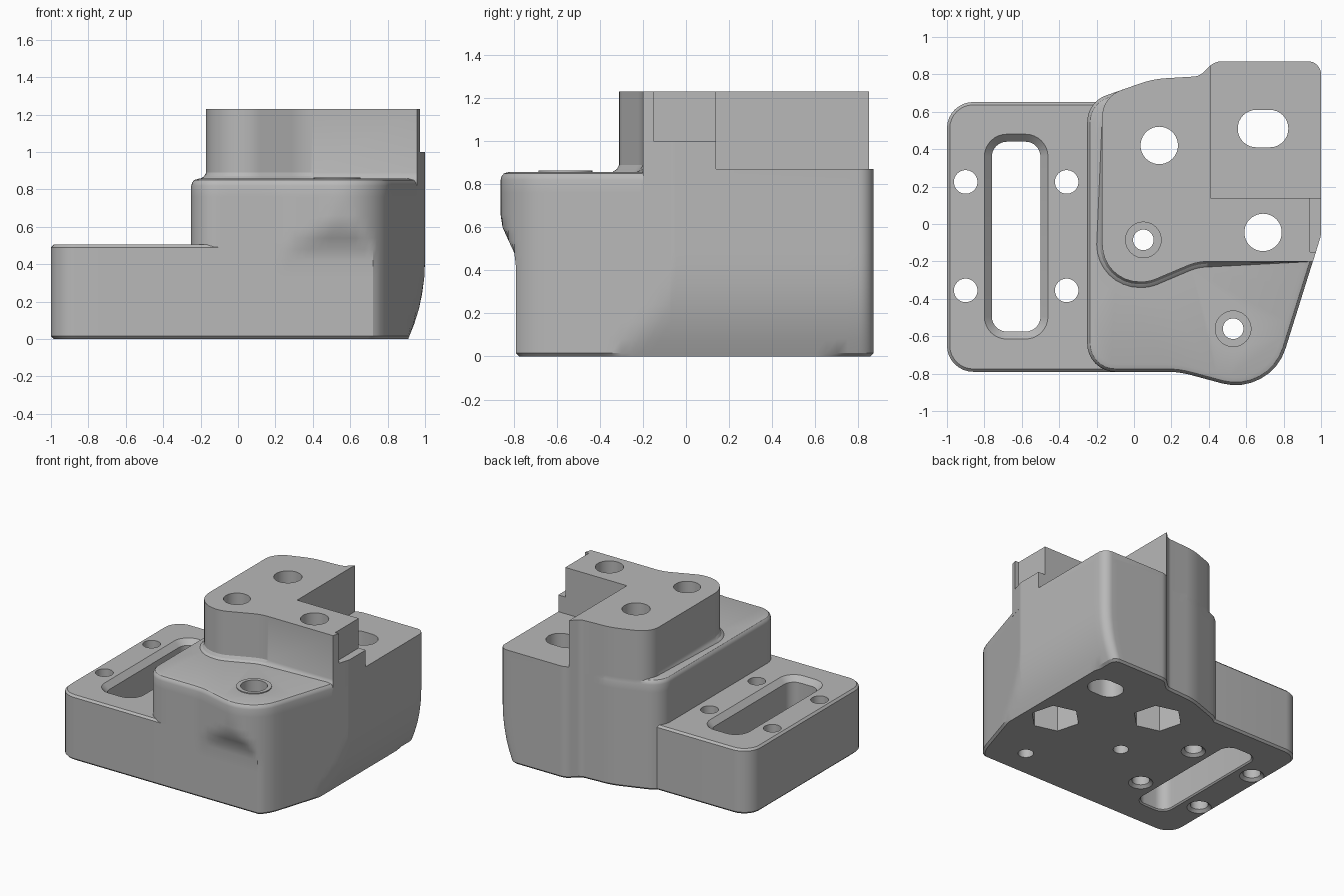
import bpy, bmesh, math
from mathutils import Vector

if "Cube" in bpy.data.objects:
    bpy.data.objects.remove(bpy.data.objects["Cube"])

grey = bpy.data.materials.new("plain grey")
grey.use_nodes = True
grey.diffuse_color = (0.48, 0.48, 0.48, 1)
grey.node_tree.nodes["Principled BSDF"].inputs["Base Color"].default_value = (0.48, 0.48, 0.48, 1)


def rounded(corners, steps=8):
    """Outline from (x, y, radius) corners, each filleted with an arc."""
    out = []
    for i, (x, y, r) in enumerate(corners):
        p = Vector((x, y))
        if r == 0:
            out.append(p)
            continue
        a = (Vector(corners[i - 1][:2]) - p).normalized()
        b = (Vector(corners[(i + 1) % len(corners)][:2]) - p).normalized()
        half = a.angle(b) / 2
        centre = p + (a + b).normalized() * (r / math.sin(half))
        start = p + a * (r / math.tan(half)) - centre
        end = p + b * (r / math.tan(half)) - centre
        turn = math.atan2(start.cross(end), start.dot(end))
        for k in range(steps + 1):
            ang = turn * k / steps
            c, s = math.cos(ang), math.sin(ang)
            out.append(centre + Vector((start.x * c - start.y * s, start.x * s + start.y * c)))
    return out


def circle(x, y, r, sides=40, spin=0):
    return [Vector((x + r * math.cos(spin + math.tau * k / sides),
                    y + r * math.sin(spin + math.tau * k / sides))) for k in range(sides)]


def subdivide(pts, longest):
    out = []
    for i, p in enumerate(pts):
        q = pts[(i + 1) % len(pts)]
        n = max(1, math.ceil((q - p).length / longest))
        out += [p.lerp(q, k / n) for k in range(n)]
    return out


def offset(pts, d):
    out = []
    for i, p in enumerate(pts):
        e1 = (p - pts[i - 1]).normalized()
        e2 = (pts[(i + 1) % len(pts)] - p).normalized()
        n1, n2 = Vector((e1.y, -e1.x)), Vector((e2.y, -e2.x))
        out.append(p + (n1 + n2) * (d / (1 + n1.dot(n2))))
    return out


def loft(name, pts, rings, warp=None):
    """Closed solid through rings of (height, outward offset)."""
    bm = bmesh.new()
    loops = []
    for z, d in rings:
        ring = [(warp(p, q, z) if warp else q) for p, q in zip(pts, offset(pts, d))]
        loops.append([bm.verts.new((q[0], q[1], z)) for q in ring])
    n = len(pts)
    for lo, hi in zip(loops, loops[1:]):
        for i in range(n):
            j = (i + 1) % n
            bm.faces.new((lo[i], lo[j], hi[j], hi[i]))
    bm.faces.new(loops[0][::-1])
    bm.faces.new(loops[-1])
    bmesh.ops.recalc_face_normals(bm, faces=bm.faces)
    mesh = bpy.data.meshes.new(name)
    bm.to_mesh(mesh)
    bm.free()
    mesh.materials.append(grey)
    ob = bpy.data.objects.new(name, mesh)
    bpy.context.collection.objects.link(ob)
    return ob


def combine(target, other, operation):
    mod = target.modifiers.new(operation, "BOOLEAN")
    mod.operation, mod.solver, mod.object = operation, "EXACT", other
    bpy.context.view_layer.objects.active = target
    bpy.ops.object.modifier_apply(modifier=mod.name)
    bpy.data.objects.remove(other)


def curve(table, z):
    for (z0, v0), (z1, v1) in zip(table, table[1:]):
        if z <= z1:
            return v0 + (v1 - v0) * (z - z0) / (z1 - z0)
    return table[-1][1]


# Right wall tucks in near the floor; front boss fades back into the wall
tuck = [(0, 0.09), (0.08, 0.058), (0.16, 0.033), (0.24, 0.016), (0.33, 0.004), (0.42, 0)]
boss = [(0, -0.79), (0.42, -0.79), (0.48, -0.797), (0.54, -0.825), (0.6, -0.852), (0.66, -0.868), (0.76, -0.88)]


def body_shape(p, q, z):
    x, y = q
    t = curve(tuck, z)
    if p.y > 0.7:
        x -= t * max(0, (p.x - 0.5) / 0.5)
    else:
        x = min(x, 1 - t)
    return x, max(y, curve(boss, z) + (0.015 if z == 0 else 0))


def fillet_only_inside(p, q, z):
    return q if p.x < 0.9 and p.y < 0.55 else p


# Outlines
back = [(1, -0.06, 0.1), (1, 0.87, 0.07), (0.43, 0.87, 0.1), (0.35, 0.79, 0.08), (0.1, 0.775, 0.5)]
body_line = rounded([(-0.25, -0.79, 0.15), (0.24, -0.79, 0.5), (0.73, -0.922, 0.28)]
                    + back + [(-0.25, 0.652, 0.15)])
tower_line = rounded([(-0.17, -0.31, 0.2), (0.08, -0.31, 0.2), (0.34, -0.2, 0.3), (0.957, -0.2, 0)]
                     + back + [(-0.17, 0.68, 0.15)])
plate_line = rounded([(-1, -0.79, 0.14), (0.1, -0.79, 0), (0.1, 0.69, 0), (-0.06, 0.69, 0),
                      (-0.15, 0.652, 0.15), (-1, 0.652, 0.14)])

# Main body, tower, side plate and raised screw pad
heights = [0.015, 0.08, 0.16, 0.24, 0.33, 0.42, 0.48, 0.54, 0.6, 0.66, 0.76, 0.82]
block = loft("bracket_block", subdivide(body_line, 0.05),
             [(0, -0.015)] + [(z, 0) for z in heights] + [(0.837, -0.005), (0.85, -0.016), (0.857, -0.04)],
             body_shape)
tower = loft("tower", tower_line, [(0.8, 0), (0.85, 0.035), (0.859, 0.028), (0.869, 0.012), (0.89, 0), (1.23, 0)],
             fillet_only_inside)
plate = loft("side_plate", plate_line, [(0, -0.015), (0.015, 0), (0.49, 0), (0.505, -0.015)])
pad = loft("screw_pad", circle(0.53, -0.56, 0.125), [(0.7, 0), (0.864, 0)])
for part in (tower, plate, pad):
    combine(block, part, "UNION")

cutters = []


def cut(pts, rings):
    cutters.append(loft("cutter", pts, rings))


def box(x0, y0, x1, y1, r=0):
    return rounded([(x0, y0, r), (x1, y0, r), (x1, y1, r), (x0, y1, r)])


# Rear recess and small side ledge
cut(box(0.41, 0.14, 1.2, 1.2), [(0.87, 0), (1.5, 0)])
cut(box(0.94, -0.15, 1.2, 0.3), [(1.0, 0), (1.5, 0)])
# Long slot with a sloped rim, and the short belt slot
cut(box(-0.76, -0.575, -0.5, 0.44, 0.08), [(-0.01, 0.02), (0.01, 0), (0.465, 0), (0.515, 0.05)])
cut(box(0.555, 0.41, 0.825, 0.61, 0.098), [(-0.1, 0), (1.5, 0)])
# Plate holes, countersunk below
for x in (-0.9, -0.36):
    for y in (0.225, -0.355):
        cut(circle(x, y, 0.063), [(-0.01, 0.035), (0.02, 0), (0.7, 0)])
# Rod holes with hexagonal nut pockets below
for x, y in ((0.135, 0.42), (0.69, -0.045)):
    cut(circle(x, y, 0.1), [(-0.1, 0), (1.5, 0)])
    cut(circle(x, y, 0.18, 6, math.pi / 4), [(-0.1, 0), (0.25, 0)])
# Counterbored screw holes
for x, y, floor in ((0.05, -0.085, 0.8), (0.53, -0.56, 0.5)):
    cut(circle(x, y, 0.055), [(-0.1, 0), (floor, 0), (floor, 0.04), (1.5, 0.04)])
for cutter in cutters:
    combine(block, cutter, "DIFFERENCE")

bpy.ops.object.select_all(action="DESELECT")
block.select_set(True)
bpy.context.view_layer.objects.active = block
bpy.ops.object.shade_smooth_by_angle(angle=math.radians(28))
